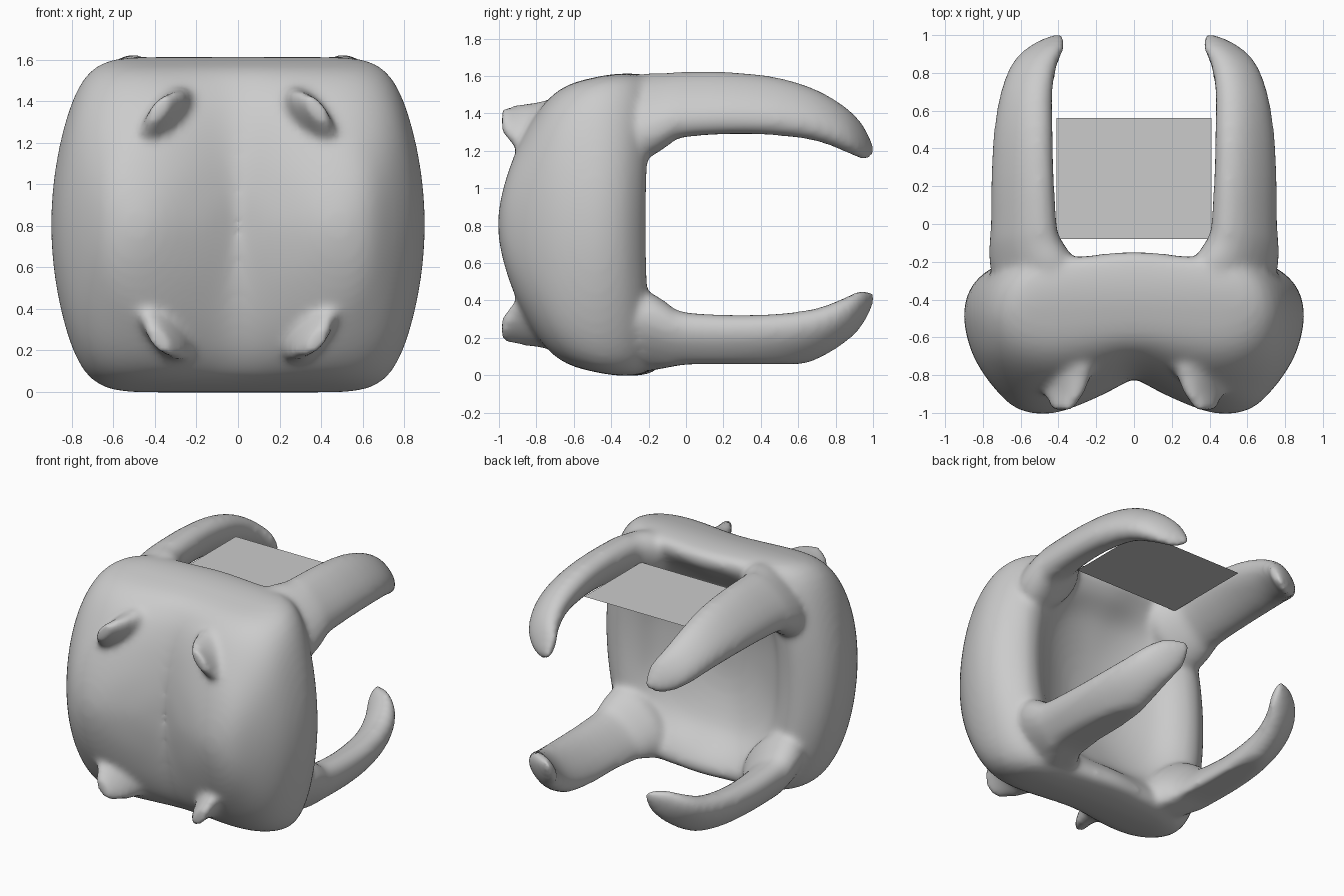
import bpy, bmesh, math

if "Cube" in bpy.data.objects:
    bpy.data.objects.remove(bpy.data.objects["Cube"])

MID = 0.805  # height of the horizontal symmetry plane


def material(name, value):
    m = bpy.data.materials.new(name)
    m.diffuse_color = (value, value, value, 1)
    m.use_nodes = True
    m.node_tree.nodes["Principled BSDF"].inputs["Base Color"].default_value = m.diffuse_color
    return m


grey = material("plain_grey", 0.6)


def refine(table, steps=4):
    """Catmull-Rom interpolation between table rows."""
    out = []
    last = len(table) - 1
    for i in range(last):
        p = [table[max(0, min(last, i + k))] for k in (-1, 0, 1, 2)]
        for s in range(steps):
            t = s / steps
            out.append([0.5 * (2 * b + (c - a) * t + (2 * a - 5 * b + 4 * c - d) * t * t
                               + (3 * b - a - 3 * c + d) * t ** 3) for a, b, c, d in zip(*p)])
    out.append(list(table[-1]))
    return out


def outline(rx, rz, n, tilt, count):
    """Superellipse cross-section, optionally tilted, with a sideways weight."""
    pts = []
    for i in range(count):
        a = 2 * math.pi * i / count
        c, s = math.cos(a), math.sin(a)
        r = (abs(c) ** n + abs(s) ** n) ** (-1 / n)
        u, v = rx * r * c, rz * r * s
        w = (math.sqrt(c * c + .04) - .2) / (math.sqrt(1.04) - .2)
        pts.append((u * math.cos(tilt) - v * math.sin(tilt),
                    u * math.sin(tilt) + v * math.cos(tilt), w))
    return pts


def loft(bm, rings):
    """Skin a list of vertex rings and close both ends."""
    loops = [[bm.verts.new(p) for p in ring] for ring in rings]
    n = len(loops[0])
    for a, b in zip(loops, loops[1:]):
        for i in range(n):
            j = (i + 1) % n
            bm.faces.new((a[i], a[j], b[j], b[i]))
    bm.faces.new(loops[0][::-1])
    bm.faces.new(loops[-1])


def make(name, rings):
    bm = bmesh.new()
    loft(bm, rings)
    bmesh.ops.recalc_face_normals(bm, faces=bm.faces)
    me = bpy.data.meshes.new(name)
    bm.to_mesh(me)
    bm.free()
    me.materials.append(grey)
    ob = bpy.data.objects.new(name, me)
    bpy.context.collection.objects.link(ob)
    return ob


# Cupped body: half width, half height, y at the sides, y at top/bottom, squareness
BODY = [(.01, .01, -.82, -.82, 2), (.2, .16, -.92, -.82, 2.1), (.42, .33, -1.0, -.80, 2.4),
        (.6, .5, -.985, -.76, 3), (.73, .64, -.88, -.70, 4), (.85, .74, -.70, -.61, 7),
        (.9, .79, -.50, -.46, 11), (.87, .808, -.35, -.31, 11), (.78, .79, -.25, -.18, 9),
        (.68, .73, -.215, -.145, 6), (.57, .64, -.25, -.20, 4), (.46, .52, -.34, -.33, 3),
        (.3, .34, -.41, -.41, 2.4), (.15, .17, -.445, -.445, 2.1), (.01, .01, -.45, -.45, 2)]
body_rings = []
for hw, hh, yx, yz, n in refine(BODY):
    body_rings.append([(u * (1 - .2 * (v / .8) ** 2), yx * w + yz * (1 - w), MID + v)
                       for u, v, w in outline(hw, hh, n, 0, 128)])

# Curved arms, flattened across the corner and flared at the root:
# y, centre x, centre z, long radius, short radius
ARM = [(-.32, .53, 1.38, .25, .15), (-.2, .54, 1.39, .265, .165), (-.1, .57, 1.42, .232, .142),
       (-.02, .583, 1.446, .213, .12), (.25, .59, 1.454, .202, .111),
       (.5, .585, 1.435, .187, .107), (.7, .568, 1.388, .162, .1),
       (.85, .525, 1.315, .138, .095), (.94, .46, 1.25, .108, .08), (1.0, .405, 1.2, .035, .03)]

# Blade-shaped horns on the front: y, x, z, long radius, short radius
HORN = [(-.6, .35, 1.30, .2, .14), (-.72, .355, 1.30, .2, .12), (-.8, .36, 1.305, .185, .09),
        (-.9, .37, 1.325, .15, .06), (-.985, .38, 1.365, .075, .038)]


def quadrant(table, n, tilt, sx, up):
    """Rings for one of the four mirrored copies; the lower arms are a little thinner."""
    rings = []
    for y, cx, cz, a, b in refine(table, 3):
        floor = .06 * max(0, min(1, (y + .32) / .32))
        ring = []
        for u, v, _ in outline(a, b, n, math.radians(tilt), 24):
            z = cz + v if up else max(floor, 2 * MID - cz - v)
            ring.append((sx * (cx + u), y, z))
        rings.append(ring)
    return rings


body = make("cupped_body", body_rings)
parts = [body]
for sx, side in ((1, "right"), (-1, "left")):
    for up, level in ((True, "upper"), (False, "lower")):
        parts.append(make(f"{level}_{side}_arm", quadrant(ARM, 2.2, -45, sx, up)))
        parts.append(make(f"{level}_{side}_horn", quadrant(HORN, 2, -52, sx, up)))

# Fuse body, arms and horns into one soft skin
bpy.ops.object.select_all(action='DESELECT')
for p in parts:
    p.select_set(True)
bpy.context.view_layer.objects.active = body
bpy.ops.object.join()
rm = body.modifiers.new("fuse", 'REMESH')
rm.mode = 'VOXEL'
rm.voxel_size = 0.02
rm.use_smooth_shade = True
sm = body.modifiers.new("soften", 'SMOOTH')
sm.factor = 0.5
sm.iterations = 12

# Flat panel between the upper arms
bm = bmesh.new()
bm.faces.new([bm.verts.new(p) for p in ((-.41, -.08, 1.45), (.41, -.08, 1.45),
                                        (.41, .56, 1.45), (-.41, .56, 1.45))])
me = bpy.data.meshes.new("flat_panel")
bm.to_mesh(me)
bm.free()
me.materials.append(grey)
bpy.context.collection.objects.link(bpy.data.objects.new("flat_panel", me))
